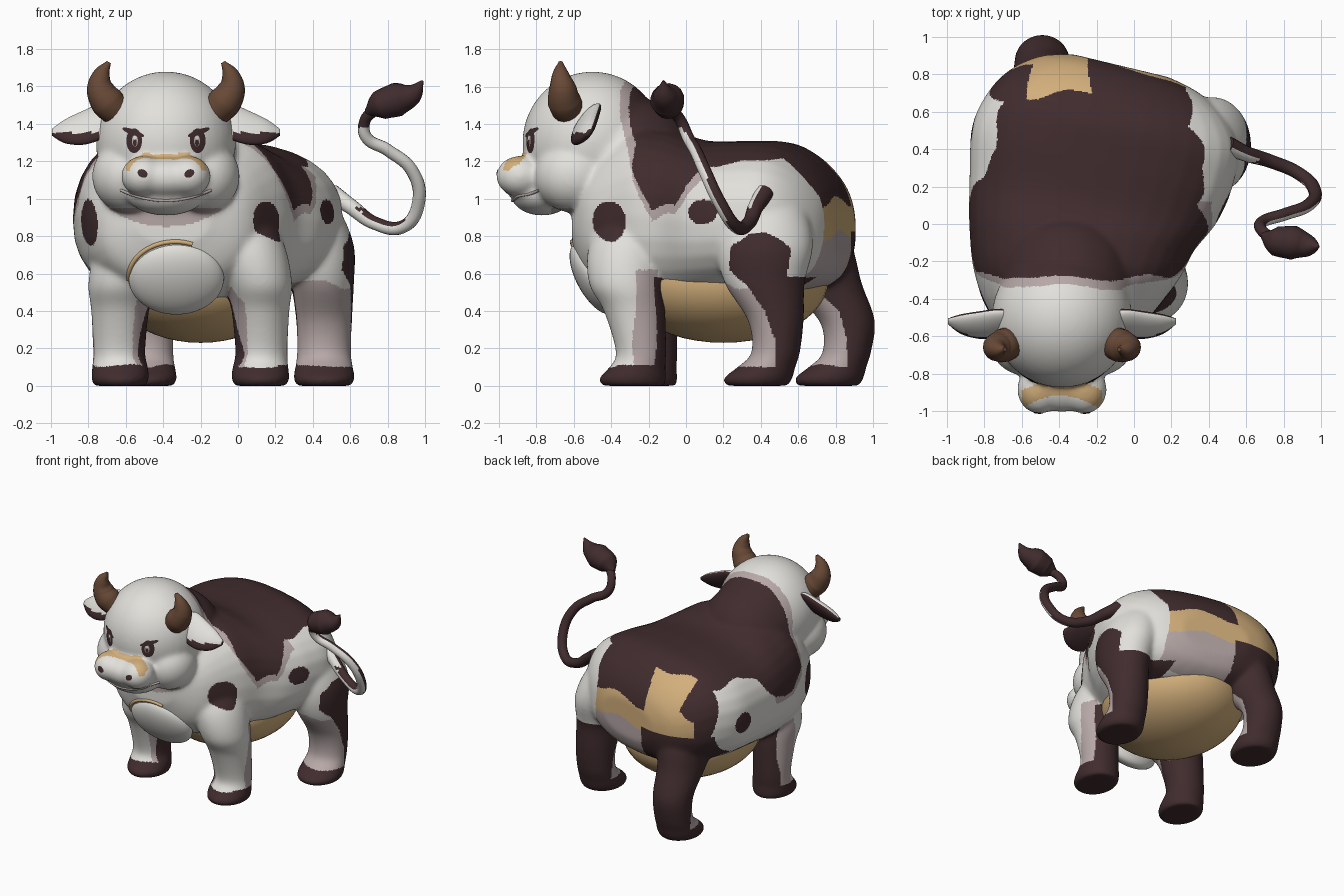
import bpy, bmesh, math
from math import sin, cos, pi
from mathutils import Vector, Matrix
from mathutils.bvhtree import BVHTree

if "Cube" in bpy.data.objects:
    bpy.data.objects.remove(bpy.data.objects["Cube"])

WHITE, PINK, DARK, TAN, HORN = range(5)
MATS = []
for name, rgb in (("warm white", (.76, .75, .71)), ("pinkish grey", (.47, .39, .385)),
                  ("dark brown", (.052, .025, .027)), ("tan", (.65, .43, .2)),
                  ("horn brown", (.14, .068, .038))):
    m = bpy.data.materials.new(name)
    m.use_nodes = True
    m.diffuse_color = (*rgb, 1)
    m.node_tree.nodes["Principled BSDF"].inputs["Base Color"].default_value = (*rgb, 1)
    m.node_tree.nodes["Principled BSDF"].inputs["Roughness"].default_value = .7
    MATS.append(m)

HX = -.385  # head centre line


def refine(rows, k=5):
    """Catmull-Rom between rows of numbers."""
    rows = [rows[0], *rows, rows[-1]]
    out = []
    for a, b, c, d in zip(rows, rows[1:], rows[2:], rows[3:]):
        for t in (i / k for i in range(k)):
            out.append([q + .5 * t * (r - p + t * (2 * p - 5 * q + 4 * r - s + t * (3 * (q - r) + s - p)))
                        for p, q, r, s in zip(a, b, c, d)])
    return out + [list(rows[-1])]


def loft(bm, rows, u, v, power=1.0):
    """Bridge elliptical rings given as x, y, z, half width, half height."""
    n, loops = 32, []
    for x, y, z, a, b in refine(rows):
        loop = []
        for i in range(n):
            s, t = (math.copysign(abs(f(2 * pi * i / n)) ** power, f(2 * pi * i / n)) for f in (cos, sin))
            loop.append(bm.verts.new(Vector((x, y, z)) + Vector(u) * a * s + Vector(v) * b * t))
        loops.append(loop)
    for r, q in zip(loops, loops[1:]):
        for i in range(n):
            bm.faces.new((r[i], r[(i + 1) % n], q[(i + 1) % n], q[i]))
    bm.faces.new(loops[0])
    bm.faces.new(loops[-1])


def ball(bm, loc, scale, tilt=0):
    mat = Matrix.Translation(loc) @ Matrix.Rotation(tilt, 4, 'X') @ Matrix.Diagonal((*scale, 1))
    bmesh.ops.create_uvsphere(bm, u_segments=40, v_segments=24, radius=1, matrix=mat)


def bake(ob):
    return bpy.data.meshes.new_from_object(ob.evaluated_get(bpy.context.evaluated_depsgraph_get()))


def finish(name, bm, colour, mods=()):
    """Bake modifiers, smooth, and colour with one index or a rule."""
    bmesh.ops.recalc_face_normals(bm, faces=bm.faces[:])
    me = bpy.data.meshes.new(name)
    bm.to_mesh(me)
    bm.free()
    ob = bpy.data.objects.new(name, me)
    bpy.context.collection.objects.link(ob)
    for kind, settings in mods:
        mod = ob.modifiers.new(kind, kind)
        for k, val in settings.items():
            setattr(mod, k, val)
    if mods:
        me = bake(ob)
        ob.modifiers.clear()
        ob.data = me
    me.materials.clear()
    for m in MATS:
        me.materials.append(m)
    for p in me.polygons:
        p.use_smooth = True
        p.material_index = colour(p.center, p.normal) if callable(colour) else colour
    return ob


def lerp(table, t):
    for (a, p), (b, q) in zip(table, table[1:]):
        if t <= b:
            return p + (q - p) * max(0, (t - a) / (b - a))
    return table[-1][1]


# Coat pattern
SADDLE_L = ((-.35, 1.5), (-.28, 1.15), (-.18, .95), (-.06, .95), (0, 1.06), (.1, 1.16), (.2, 1.2), (.52, 1.23), (.72, .98))
SADDLE_R = ((-.35, 1.4), (-.25, 1.0), (-.1, .9), (.12, .95), (.25, 1.1), (.4, 1.17), (.65, 1.17), (.76, .8))
HIND_LINE = ((0, .5), (.25, .47), (.4, .42), (.54, .34), (.62, .25), (.75, .25), (.82, .37))
SPOTS = ((1, -.41, .88, .09, .11), (1, .09, .93, .075, .065), (-1, -.41, .87, .1, .13), (-1, .5, .88, .08, .08))


def coat(p, n):
    x, y, z = p
    wob = .016 * sin(14 * x + 9 * y) + .01 * sin(23 * y + 11 * z + 9 * x)
    left = x > -.15
    if z < .105 + wob * .4:
        return DARK
    # head and throat
    if y < -.42 and z > .82:
        dx = abs(x - HX)
        if dx < .215 and abs(y + .875 + 1.4 * dx * dx) < .045 + wob * .4 and n.z > .3 and 1.1 < z < 1.25:
            return TAN
        if .85 + dx * dx < z < .95 and dx < .3 and y > -.72:
            return PINK
    for side, sy, sz, ry, rz in SPOTS:
        if n.x * side > .1 and ((y - sy) / ry) ** 2 + ((z - sz) / rz) ** 2 < 1 + wob * 6:
            return DARK
    # front legs
    if y < .06 and z < .64:
        leg_left = x > -.255
        t = y if leg_left else y - .06
        if n.x * (1 if leg_left else -1) < -.5:
            t = min(t + .16, -.1)
        if -.18 + wob < t < .02 and z < .58 - max(0, t + .13):
            return DARK
        if -.29 + wob < t < -.15 and z < .62:
            return PINK
    # hind legs
    if y > .1 and z < .82:
        leg_left = x > -.03
        t = y if leg_left else y - .38 + .5 * max(0, z - .4)
        line = lerp(HIND_LINE, z) + wob
        if abs(x - (.46 if leg_left else -.49)) < .27:
            cap = .82 - 3 * (t - .39) ** 2
            if t > line and (z < .58 or (t < .54 + wob and z < cap) or not leg_left):
                return DARK
            if (t > line - .19 or z < .35) and z < .54 + wob:
                return PINK
    # rump
    w = y + .25 * (x + .1)
    if z > .8 + wob and -.55 < x - wob < -.23 and y > .69 + wob:
        return TAN
    if w > .69 and x < .3 + wob:
        if z < .8 + wob * 2:
            return PINK
        return TAN if z < 1.0 + wob * 2 else DARK
    # saddle
    d = min(z - lerp(SADDLE_L if left else SADDLE_R, y), y + .28) + wob
    if d > 0:
        return DARK
    return PINK if d > -.05 and y < .12 and z > .88 else WHITE


# Body, legs and head fused into one skin
bm = bmesh.new()
loft(bm, [(cx, y, (z0 + z1) / 2, rx, (z1 - z0) / 2) for y, cx, rx, z0, z1 in (
    (-.61, -.35, .2, .76, 1.02), (-.52, -.34, .4, .56, 1.2), (-.3, -.31, .54, .44, 1.38),
    (-.1, -.28, .6, .43, 1.37), (.1, -.22, .66, .45, 1.31), (.35, -.17, .695, .47, 1.31),
    (.55, -.11, .67, .48, 1.3), (.7, -.08, .58, .51, 1.22), (.81, -.07, .43, .58, 1.1),
    (.86, -.07, .26, .68, .98))], (1, 0, 0), (0, 0, 1), .84)
for v in bm.verts:  # hips swing round toward the left
    v.co.y -= .24 * min(1, max(0, (v.co.y + .4) / .7)) * (v.co.x + .13)

FRONT = ((0, .12, -.28, .14, .17), (.04, .12, -.285, .155, .18), (.1, .12, -.26, .15, .15),
         (.18, .125, -.24, .14, .135), (.4, .12, -.275, .155, .165), (.55, .11, -.32, .18, .2),
         (.75, .05, -.31, .2, .21), (.92, .0, -.26, .16, .16), (1.0, -.04, -.24, .08, .08))
HIND = ((0, .46, .38, .145, .165), (.04, .46, .385, .165, .185), (.1, .46, .43, .155, .155),
        (.18, .46, .48, .145, .13), (.35, .46, .48, .15, .15), (.55, .45, .42, .17, .215),
        (.75, .42, .42, .2, .26), (.95, .35, .41, .185, .23), (1.1, .27, .4, .12, .15))
for sections, mirror_sum, shift, bend in ((FRONT, -.51, .06, 0), (HIND, -.03, .38, .5)):
    loft(bm, [(x, y, z, rx, ry) for z, x, y, rx, ry in sections], (1, 0, 0), (0, 1, 0))
    loft(bm, [(mirror_sum - x, y + shift - bend * max(0, z - .4), z, rx, ry)
              for z, x, y, rx, ry in sections], (1, 0, 0), (0, 1, 0))

ball(bm, (HX, -.5, 1.3), (.375, .375, .38))           # skull
ball(bm, (-.36, -.32, 1.17), (.37, .38, .38))         # neck
ball(bm, (HX, -.85, 1.11), (.22, .155, .115))         # muzzle
ball(bm, (HX, -.77, 1.03), (.215, .17, .12))          # lower jaw
for s in (-1, 1):
    ball(bm, (HX + s * .2, -.6, 1.12), (.195, .21, .195))      # cheek
    ball(bm, (HX + s * .12, -.885, 1.12), (.12, .13, .11))     # nose lobe
body = finish("body", bm, coat, (("REMESH", dict(mode='VOXEL', voxel_size=.0105)),
                                 ("SMOOTH", dict(factor=.5, iterations=34))))
skin = BVHTree.FromPolygons([v.co for v in body.data.vertices], [p.vertices[:] for p in body.data.polygons])


def skin_y(x, z):
    hit = skin.ray_cast(Vector((x, -2, z)), Vector((0, 1, 0)))[0]
    return hit.y if hit else -.5


# Belly and chest pad
bm = bmesh.new()
ball(bm, (-.2, .2, .56), (.49, .56, .33))
finish("belly", bm, TAN)
bm = bmesh.new()
ball(bm, (-.33, -.49, .575), (.255, .095, .215), .5)
finish("chest_pad", bm, WHITE)


# Thin face details laid on the skin
def decal(name, colour, outline, lift=.004):
    bm = bmesh.new()
    n, steps = len(outline), 4
    mid = sum((Vector(p) for p in outline), Vector((0, 0))) / n

    def stick(q):
        return bm.verts.new((q.x, skin_y(q.x, q.y) - lift, q.y))
    centre = stick(mid)
    rows = [[stick(mid.lerp(Vector(p), k / steps)) for p in outline] for k in range(1, steps + 1)]
    for i in range(n):
        j = (i + 1) % n
        bm.faces.new((centre, rows[0][i], rows[0][j]))
        for a, b in zip(rows, rows[1:]):
            bm.faces.new((a[i], b[i], b[j], a[j]))
    finish(name, bm, colour)


def oval(x, z, a, b, tilt=0):
    pts = [(a * cos(pi * i / 12), b * sin(pi * i / 12)) for i in range(24)]
    return [(x + u * cos(tilt) - v * sin(tilt), z + u * sin(tilt) + v * cos(tilt)) for u, v in pts]


for s, side in ((-1, "right"), (1, "left")):
    decal(side + "_eye", DARK, oval(HX + s * .17, 1.31, .042, .066))
    decal(side + "_eye_ring", PINK, oval(HX + s * .166, 1.31, .016, .032), .006)
    decal(side + "_pupil", DARK, oval(HX + s * .166, 1.3, .01, .02), .008)
    decal(side + "_glint", WHITE, oval(HX + s * .166, 1.326, .01, .011), .009)
    decal(side + "_brow", DARK, oval(HX + s * .175, 1.355, .062, .015, s * .35), .007)
    decal(side + "_nostril", DARK, oval(HX + s * .125, 1.135, .028, .021, s * .5))


# Tapered sweeps: horns, tail, tuft, mouth, chest rim
def sweep(name, colour, points):
    cu = bpy.data.curves.new(name, 'CURVE')
    cu.dimensions, cu.bevel_depth, cu.bevel_resolution = '3D', 1, 6
    cu.use_fill_caps, cu.resolution_u = True, 10
    sp = cu.splines.new('BEZIER')
    sp.bezier_points.add(len(points) - 1)
    for bp, (x, y, z, r) in zip(sp.bezier_points, points):
        bp.co, bp.radius = (x, y, z), r
        bp.handle_left_type = bp.handle_right_type = 'AUTO'
    ob = bpy.data.objects.new(name, cu)
    bpy.context.collection.objects.link(ob)
    bm = bmesh.new()
    bm.from_mesh(bake(ob))
    bpy.data.objects.remove(ob)
    finish(name, bm, colour)


def ear_coat(p, n):
    low = 1.352 if abs(p.x - HX) > .36 else 1.33
    return DARK if n.z * .6 - n.y * .8 < .12 or p.z < low else WHITE


for s, side in ((-1, "right"), (1, "left")):
    sweep(side + "_horn", HORN, [(HX + s * o, y, z, r) for o, y, z, r in (
        (.25, -.62, 1.46, .085), (.315, -.65, 1.52, .09), (.35, -.66, 1.59, .074),
        (.345, -.67, 1.66, .048), (.305, -.67, 1.73, .012))])
    # ears: pale in front, dark behind and below
    bm = bmesh.new()
    loft(bm, [(HX + s * o, y, z, a, b) for o, y, z, a, b in (
        (.26, -.51, 1.43, .07, .035), (.34, -.53, 1.415, .115, .04), (.44, -.54, 1.38, .11, .042),
        (.54, -.535, 1.36, .075, .034), (.61, -.52, 1.355, .02, .012))], (0, .6, .8), (0, -.8, .6))
    finish(side + "_ear", bm, ear_coat)


def tail_coat(p, n):
    return WHITE if n.y < -.25 and p.z < 1.38 and (n.z < .35 or p.z > .95) else DARK


sweep("tail", tail_coat, (
    (.5, .42, 1.03, .05), (.6, .375, .96, .042), (.73, .335, .87, .036), (.88, .27, .85, .035), (.965, .18, .98, .035),
    (.93, .1, 1.15, .034), (.8, .05, 1.26, .033), (.685, .01, 1.33, .032), (.68, -.03, 1.42, .03), (.74, -.08, 1.48, .03)))
sweep("tail_tuft", DARK, ((.69, -.06, 1.46, .02), (.76, -.09, 1.5, .08), (.85, -.1, 1.53, .092),
                          (.93, -.115, 1.56, .06), (.988, -.12, 1.63, .006)))
smile = [(HX + .24 * u, .99 + .055 * u * u) for u in (i / 6 - 1 for i in range(13))]
sweep("mouth", PINK, [(x, skin_y(x, z), z, .008) for x, z in smile])
rim = [(-.335 + .25 * cos(a), .575 + .195 * sin(a)) for a in (1.2 + i * .18 for i in range(12))]
sweep("chest_rim", TAN, [(x, skin_y(x, z), z, .012) for x, z in rim])
